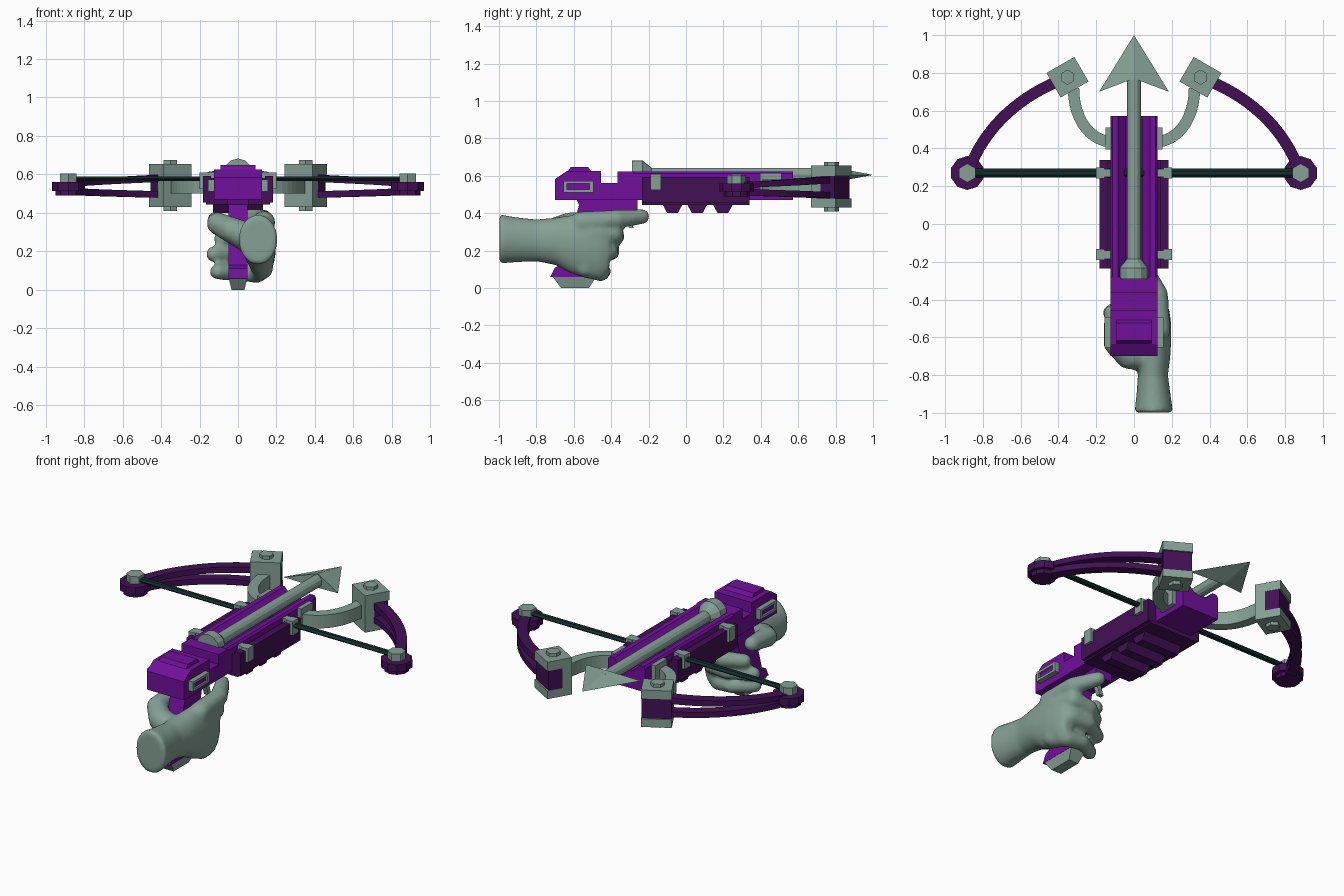
import bpy, bmesh, math
from mathutils import Vector, Matrix
from mathutils.geometry import interpolate_bezier

if "Cube" in bpy.data.objects:
    bpy.data.objects.remove(bpy.data.objects["Cube"])


def material(name, rgb):
    m = bpy.data.materials.new(name)
    m.diffuse_color = (*rgb, 1)
    m.use_nodes = True
    m.node_tree.nodes["Principled BSDF"].inputs["Base Color"].default_value = m.diffuse_color
    return m


PURPLE = material("purple", (0.165, 0.005, 0.33))
DARK = material("dark_purple", (0.055, 0.005, 0.09))
GREY = material("grey_green", (0.235, 0.35, 0.30))
TEAL = material("dark_teal", (0.006, 0.027, 0.025))


def finish(name, bm, mat, smooth=False):
    bmesh.ops.recalc_face_normals(bm, faces=bm.faces)
    me = bpy.data.meshes.new(name)
    bm.to_mesh(me)
    bm.free()
    me.materials.append(mat)
    if smooth:
        me.shade_smooth()
    ob = bpy.data.objects.new(name, me)
    bpy.context.collection.objects.link(ob)
    return ob


def loft(bm, rings):
    """Skin a list of equal point rings and cap both ends."""
    vs = [[bm.verts.new(p) for p in r] for r in rings]
    n = len(vs[0])
    for a, b in zip(vs, vs[1:]):
        for i in range(n):
            j = (i + 1) % n
            bm.faces.new((a[i], a[j], b[j], b[i]))
    bm.faces.new(vs[0][::-1])
    bm.faces.new(vs[-1])


def skin(name, rings, mat, smooth=False):
    bm = bmesh.new()
    loft(bm, rings)
    return finish(name, bm, mat, smooth)


def prism_x(name, yz, x0, x1, mat):
    return skin(name, [[(x, y, z) for y, z in yz] for x in (x0, x1)], mat)


def box(name, x0, x1, y0, y1, z0, z1, mat):
    return prism_x(name, [(y0, z0), (y1, z0), (y1, z1), (y0, z1)], x0, x1, mat)


def turned(name, x, y, levels, sides, mat):
    """Upright many-sided solid from (radius, z) levels."""
    ang = [2 * math.pi * (i + 0.5) / sides for i in range(sides)]
    return skin(name, [[(x + r * math.cos(a), y + r * math.sin(a), z) for a in ang]
                       for r, z in levels], mat)


def ribbon(name, ctrl, s, width, z_start, z_end, mat, steps=12):
    """Flat bar swept along a curve, with a z range blended along it."""
    pts = interpolate_bezier(*[Vector((x, y, 0)) for x, y in ctrl], steps)
    rings = []
    for i, p in enumerate(pts):
        d = (pts[min(i + 1, steps - 1)] - pts[max(i - 1, 0)]).normalized()
        side = Vector((-d.y, d.x, 0)) * width / 2
        t = i / (steps - 1)
        lo, hi = (a + (b - a) * t for a, b in zip(z_start, z_end))
        a, b = p + side, p - side
        rings.append([(s * a.x, a.y, lo), (s * b.x, b.y, lo),
                      (s * b.x, b.y, hi), (s * a.x, a.y, hi)])
    return skin(name, rings, mat)


# Stock with notch behind the channel
prism_x("stock", [(-.70, .47), (.572, .47), (.572, .58), (-.28, .58), (-.28, .622),
                  (-.365, .622), (-.365, .562), (-.455, .562), (-.455, .626),
                  (-.636, .626), (-.70, .583)], -.125, .125, PURPLE)
prism_x("rear_cap", [(-.636, .62), (-.616, .648), (-.524, .648), (-.503, .62)],
        -.092, .092, PURPLE)

# Rails flanking the bolt channel
for s in (-1, 1):
    skin("channel_rail", [[(s * .04, y, .575), (s * .075, y, .612), (s * .085, y, .624),
                           (s * .115, y, .624), (s * .125, y, .612), (s * .125, y, .575)]
                          for y in (-.28, .572)], PURPLE)

# Dark fore-end with teeth under it
box("fore_end", -.165, .165, -.235, .34, .445, .575, DARK)
for s in (-1, 1):
    box("side_plate", s * .14, s * .183, -.235, .34, .455, .593, DARK)
for y in (-.072, .06, .197):
    prism_x("tooth", [(y - .055, .45), (y - .028, .40), (y + .028, .40), (y + .055, .45)],
            -.13, .13, DARK)

# Grip, pommel and trigger
prism_x("grip_mount", [(-.585, .475), (-.56, .415), (-.26, .415), (-.26, .475)],
        -.055, .055, PURPLE)
prism_x("grip", [(-.57, .45), (-.41, .45), (-.50, .06), (-.725, .06), (-.70, .11), (-.66, .13)],
        -.05, .05, PURPLE)
skin("pommel", [[(-w, a, z), (w, a, z), (w, b, z), (-w, b, z)] for w, a, b, z in
                ((.033, -.668, -.52, 0), (.05, -.716, -.476, .065))], GREY)
prism_x("trigger", [(-.34, .42), (-.31, .42), (-.28, .32), (-.305, .32)], -.015, .015, GREY)

# Bolt with cone nock and barbed head
ring = [(math.cos(math.pi * i / 6), math.sin(math.pi * i / 6)) for i in range(12)]
skin("bolt_shaft", [[(.036 * c, y, .607 + .036 * d) for c, d in ring] for y in (-.22, .80)],
     GREY, True).data.shade_flat()
skin("bolt_nock", [[(r * c, y, .607 + r * d) for c, d in ring]
                   for y, r in ((-.29, .076), (-.232, .076), (-.185, .037))], GREY)
bm = bmesh.new()
tip, left, right, top, low = [bm.verts.new(p) for p in (
    (0, 1, .605), (-.185, .70, .605), (.185, .70, .605), (0, .77, .648), (0, .77, .562))]
for f in ((tip, top, left), (tip, right, top), (tip, left, low), (tip, low, right),
          (left, top, low), (right, low, top)):
    bm.faces.new(f)
finish("bolt_head", bm, GREY)

for s in (-1, 1):
    # Framed side window on the rear block
    for y0, y1, z0, z1 in ((-.655, -.495, .512, .527), (-.655, -.495, .558, .573),
                           (-.655, -.635, .52, .565), (-.515, -.495, .52, .565)):
        box("window_frame", s * .12, s * .155, y0, y1, z0, z1, GREY)
    box("window_insert", s * .12, s * .145, -.64, -.51, .525, .56, PURPLE)
    # Clips on the side plates
    for y in (-.162, .27):
        box("clip", s * .155, s * .20, y - .029, y + .029, .525, .61, GREY)
        box("clip_bridge", s * .12, s * .19, y - .022, y + .022, .58, .61, GREY)
    # Curved arm and its mount
    box("arm_mount", s * .12, s * .15, .395, .51, .50, .615, GREY)
    ribbon("arm", [(.13, .435), (.24, .45), (.32, .56), (.32, .72)], s, .06,
           (.50, .58), (.50, .58), GREY)
    # Clamp: top and bottom plates, web, dark core and bolts
    turn = Matrix.Translation((s * .352, .777, 0)) @ Matrix.Rotation(-s * math.radians(30), 4, 'Z')
    for ob in (box("clamp_plate", -.085, .085, -.075, .075, .60, .655, GREY),
               box("clamp_plate", -.085, .085, -.075, .075, .43, .48, GREY),
               box("clamp_web", -.085, .085, -.075, -.018, .47, .61, GREY),
               box("clamp_core", -.082, .082, -.03, .066, .475, .605, DARK)):
        ob.data.transform(turn)
    turned("clamp_bolt", s * .352, .777, ((.04, .41), (.04, .675)), 6, GREY)
    # Twin limbs, tip wheel and wheel bolt
    path = [(.38, .765), (.62, .67), (.80, .50), (.88, .27)]
    ribbon("upper_limb", path, s, .06, (.562, .60), (.535, .565), DARK, 16)
    ribbon("lower_limb", path, s, .06, (.478, .512), (.495, .53), DARK, 16)
    turned("tip_wheel", s * .882, .27, ((.07, .49), (.07, .515), (.09, .515), (.09, .56)), 10, DARK)
    turned("wheel_bolt", s * .882, .27, ((.05, .555), (.05, .605)), 6, GREY)

# Bowstring
skin("bowstring", [[(x, .27 + .023 * c, .578 + .013 * d) for c, d in ring[::2]]
                   for x in (-.87, .87)], TEAL)

# Hand: wrist and palm loft merged with finger chains
bm = bmesh.new()
palm = ((-.998, .105, .262, .103, .132), (-.90, .103, .258, .09, .12),
        (-.80, .10, .255, .08, .113), (-.70, .105, .25, .088, .127),
        (-.62, .115, .235, .082, .155), (-.53, .122, .225, .075, .175),
        (-.46, .128, .22, .06, .17), (-.41, .13, .225, .04, .14))
loft(bm, [[(x + rx * math.cos(a), y, z + rz * math.sin(a))
           for a in (2 * math.pi * i / 24 for i in range(24))] for y, x, z, rx, rz in palm])


def chain(*pts):
    """Row of overlapping balls through (x, y, z, radius) points."""
    for a, b in zip(pts, pts[1:]):
        n = 9
        for i in range(n + 1):
            p = [u + (v - u) * i / n for u, v in zip(a, b)]
            bmesh.ops.create_icosphere(bm, subdivisions=2, radius=p[3],
                                       matrix=Matrix.Translation(p[:3]))


# index, middle, ring and little fingers, then thumb
chain((.135, -.56, .35, .062), (.13, -.37, .368, .052), (.06, -.235, .382, .042))
chain((.14, -.50, .29, .055), (.115, -.385, .29, .054), (.01, -.375, .275, .048),
      (-.085, -.44, .265, .043))
chain((.14, -.52, .20, .055), (.11, -.415, .20, .053), (0, -.40, .195, .047),
      (-.125, -.47, .185, .043))
chain((.13, -.54, .11, .055), (.10, -.455, .085, .05), (0, -.445, .09, .045),
      (-.105, -.51, .095, .043))
chain((.08, -.70, .26, .085), (-.03, -.70, .31, .07), (-.105, -.63, .345, .06),
      (-.115, -.47, .365, .045))
hand = finish("hand", bm, GREY, True)
rm = hand.modifiers.new("merge", 'REMESH')
rm.mode = 'VOXEL'
rm.voxel_size = .013
rm.use_smooth_shade = True
sm = hand.modifiers.new("soften", 'SMOOTH')
sm.factor = .5
sm.iterations = 5
